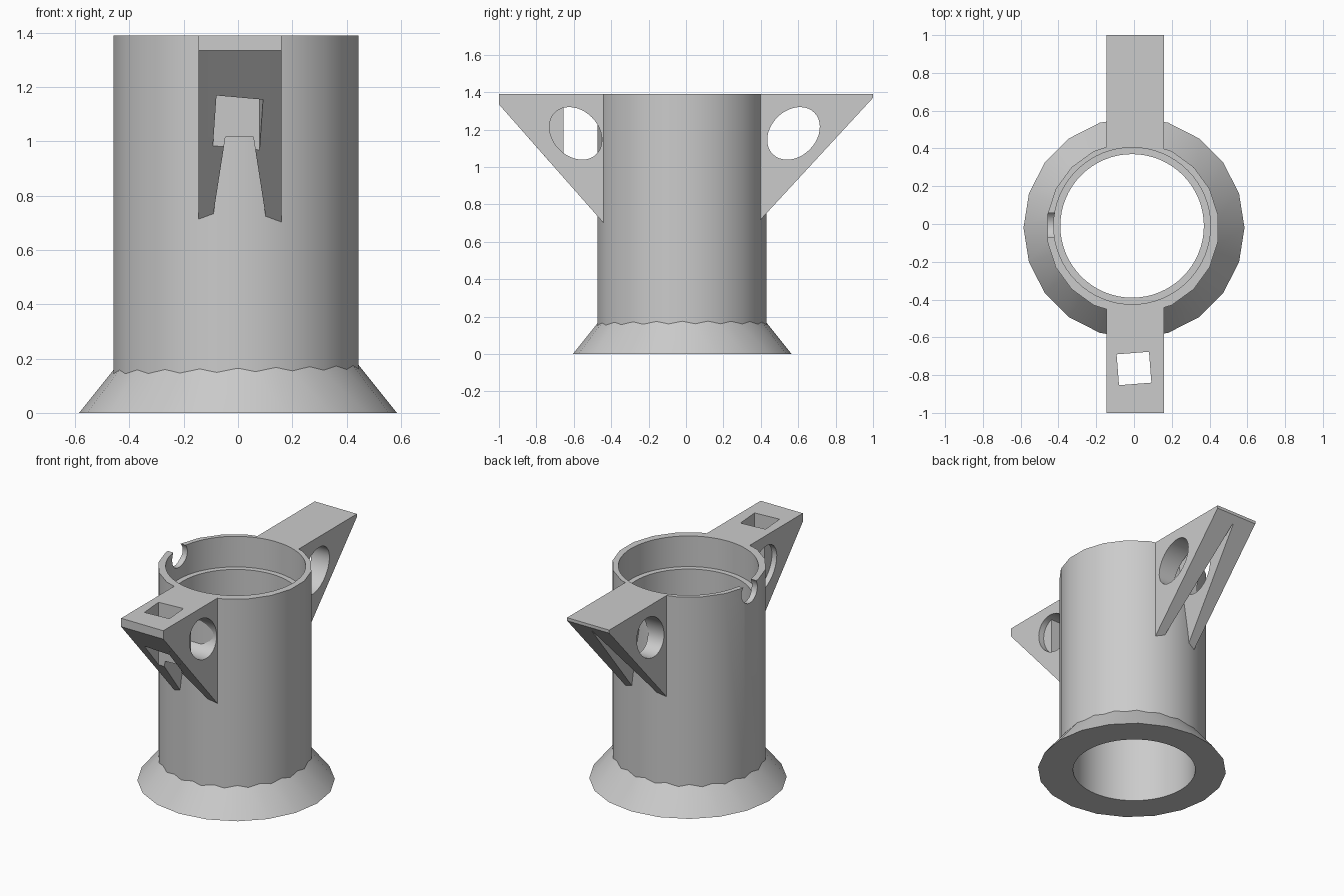
import bpy
import bmesh
import math
from mathutils import Matrix, Vector

cube = bpy.data.objects.get("Cube")
if cube:
    bpy.data.objects.remove(cube, do_unlink=True)

TOP = 1.39
AXIS = (-0.007, -0.022)      # outer tube centre
BORE = (-0.01, -0.01)        # bore centre
X0, X1 = -0.145, 0.16        # bracket sides

grey = bpy.data.materials.new("plain grey")
grey.use_nodes = True
colour = (0.6, 0.6, 0.6, 1)
grey.diffuse_color = colour
grey.node_tree.nodes["Principled BSDF"].inputs["Base Color"].default_value = colour


def finish(name, bm):
    bmesh.ops.recalc_face_normals(bm, faces=bm.faces)
    mesh = bpy.data.meshes.new(name)
    bm.to_mesh(mesh)
    bm.free()
    mesh.materials.append(grey)
    obj = bpy.data.objects.new(name, mesh)
    bpy.context.collection.objects.link(obj)
    return obj


def cone(name, centre, r0, r1, z0, z1, sides, turn=0.0):
    bm = bmesh.new()
    place = Matrix.Translation((*centre, (z0 + z1) / 2)) @ Matrix.Rotation(turn, 4, "Z")
    bmesh.ops.create_cone(bm, cap_ends=True, segments=sides, radius1=r0,
                          radius2=r1, depth=z1 - z0, matrix=place)
    return finish(name, bm)


def prism(name, points, direction):
    """Extrude a closed outline of 3D points along a vector."""
    bm = bmesh.new()
    face = bm.faces.new([bm.verts.new(p) for p in points])
    new = bmesh.ops.extrude_face_region(bm, geom=[face])["geom"]
    bmesh.ops.translate(bm, vec=Vector(direction),
                        verts=[v for v in new if isinstance(v, bmesh.types.BMVert)])
    return finish(name, bm)


def box(name, low, high):
    (a, b, c), (d, e, f) = low, high
    return prism(name, [(a, b, c), (d, b, c), (d, e, c), (a, e, c)], (0, 0, f - c))


def combine(obj, tool, operation="DIFFERENCE"):
    """Apply a boolean and remove the helper."""
    tool.hide_render = True
    mod = obj.modifiers.new(operation, "BOOLEAN")
    mod.operation, mod.object, mod.solver = operation, tool, "EXACT"
    bpy.context.view_layer.objects.active = obj
    bpy.ops.object.modifier_apply(modifier=mod.name)
    bpy.data.objects.remove(tool, do_unlink=True)


def bore(obj):
    combine(obj, cone("bore_cutter", BORE, 0.38, 0.38, -0.1, TOP + 0.1, 64))


def outer_tube(name, radius, z0, z1):
    return cone(name, AXIS, radius, radius, z0, z1, 20, math.radians(9))


# Tube with a stepped bore and a round notch in the rim
tube = outer_tube("tube", 0.457, 0.05, TOP)
bore(tube)
combine(tube, cone("rim_cutter", BORE, 0.415, 0.415, 1.19, TOP + 0.1, 64))
ring = [(-0.6, -0.005 + 0.078 * math.cos(a), 1.345 + 0.078 * math.sin(a))
        for a in (math.tau * i / 24 for i in range(24))]
combine(tube, prism("notch_cutter", ring, (0.3, 0, 0)))

# Flared foot
foot = cone("flared_foot", (0, -0.02), 0.585, 0.405, 0, 0.225, 20)
bore(foot)


def bracket(name, side, inner, tip_z, foot_z, hole_y, slot_top):
    """Triangular bracket with an oval side hole and a tapered slot."""
    slope = (tip_z - foot_z) / (1 - inner)
    root = 0.3
    outline = [(root, TOP), (1, TOP), (1, tip_z), (root, tip_z - slope * (1 - root))]
    obj = prism(name, [(X0, side * y, z) for y, z in outline], (X1 - X0, 0, 0))

    oval = []
    for i in range(40):
        a = math.tau * i / 40
        u, v = 0.157 * math.cos(a), 0.122 * math.sin(a)
        oval.append((-0.5, side * (hole_y + (u - v) * 0.707), 1.18 + (u + v) * 0.707))
    combine(obj, prism("oval_cutter", oval, (1, 0, 0)))

    def half(z):
        return 0.0975 * (1.345 - z) / 0.625

    mid, low = 0.005, 0.4
    slot = [(mid - half(low), 0, low), (mid + half(low), 0, low),
            (mid + half(slot_top), 0, slot_top), (mid - half(slot_top), 0, slot_top)]
    combine(obj, prism("slot_cutter", slot, (0, side * 1.5, 0)))
    return obj


front = bracket("front_bracket", -1, 0.44, 1.335, 0.70, 0.59, 1.015)
back = bracket("back_bracket", 1, 0.40, 1.37, 0.72, 0.575, 1.33)

# Block inside the front bracket, pierced by a turned square hole
sloped = [(-1, TOP), (-1, 1.335), (-0.718, 1.015), (-0.655, 1.015), (-0.655, TOP)]
block = prism("front_block", [(-0.11, y, z) for y, z in sloped], (0.23, 0, 0))
combine(front, block, "UNION")
spin = Matrix.Translation((0, -0.765, 0)) @ Matrix.Rotation(math.radians(4.5), 4, "Z")
square = box("square_cutter", (-0.086, -0.082, 0.5), (0.086, 0.082, 1.6))
square.data.transform(spin)
combine(front, square)

# Trim the brackets to the tube wall
for part in (front, back):
    combine(part, outer_tube("trim_cutter", 0.45, 0, 1.6))

# Smooth the round walls, keep the edges crisp
for part in (tube, foot, front, back):
    bpy.ops.object.select_all(action="DESELECT")
    part.select_set(True)
    bpy.context.view_layer.objects.active = part
    bpy.ops.object.shade_smooth_by_angle(angle=math.radians(30))
